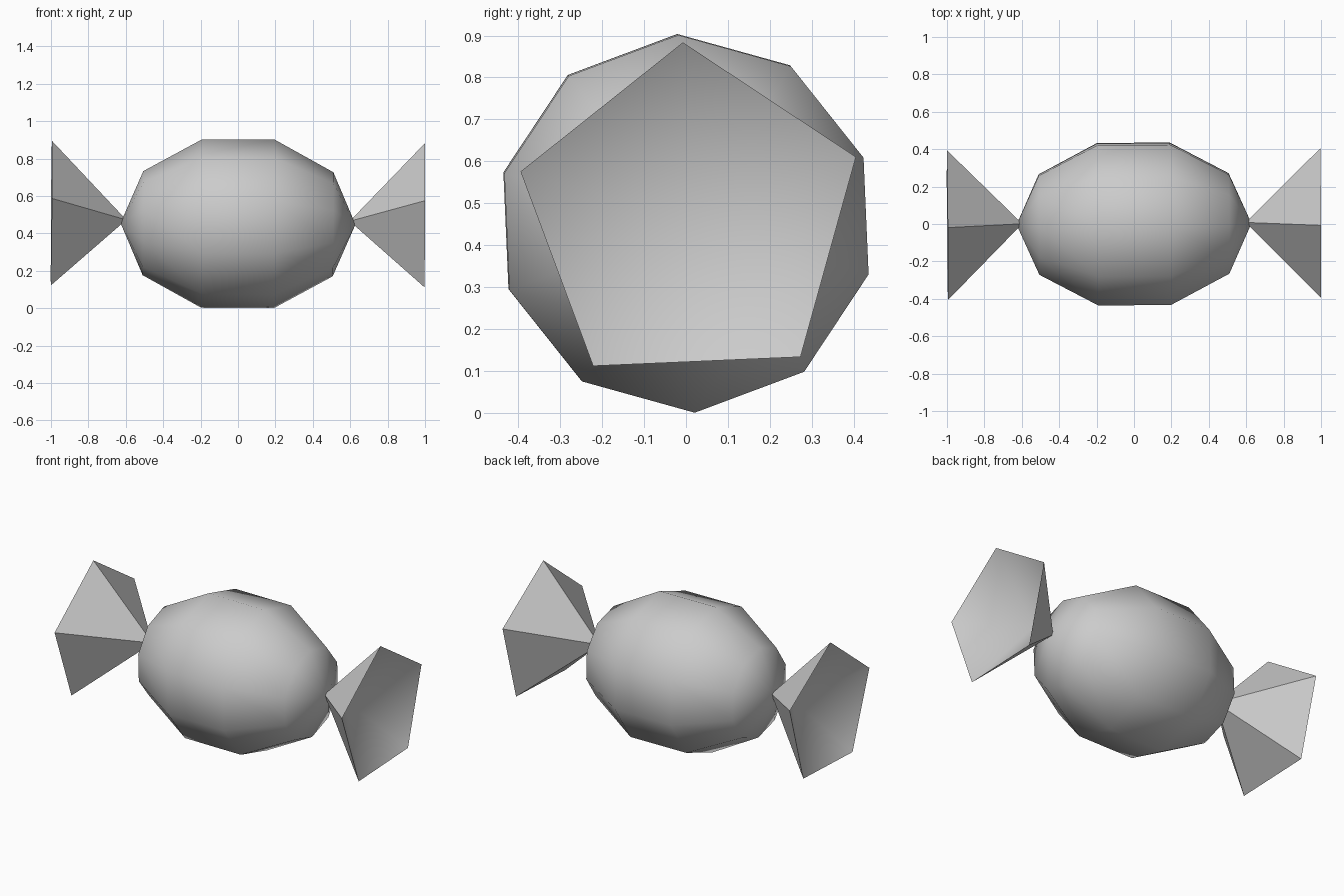
import bpy
import bmesh
from math import sin, cos, radians

cube = bpy.data.objects.get("Cube")
if cube:
    bpy.data.objects.remove(cube, do_unlink=True)

TURN = radians(20.5)  # roll of the whole sweet about its long axis
TILT = (0, 0.006, 0.006)  # it lies very slightly askew
GREY = (0.6, 0.6, 0.6, 1)

grey = bpy.data.materials.new("wrapper_grey")
grey.use_nodes = True
grey.diffuse_color = GREY
grey.node_tree.nodes["Principled BSDF"].inputs["Base Color"].default_value = GREY


def lathe_x(name, profile, sides, centre, sharp_angle):
    """Turn (x, radius) points about a line along x; radius 0 makes a tip."""
    bm = bmesh.new()
    rings = []
    for x, r in profile:
        count = sides if r else 1
        angles = [TURN + radians(360 * i / sides) for i in range(count)]
        rings.append([bm.verts.new((x, r * cos(a), r * sin(a))) for a in angles])
    for a, b in zip(rings, rings[1:]):
        for i in range(sides):
            j = (i + 1) % sides
            corners = [a[i % len(a)], a[j % len(a)], b[j % len(b)], b[i % len(b)]]
            bm.faces.new(list(dict.fromkeys(corners)))
    bmesh.ops.recalc_face_normals(bm, faces=bm.faces[:])
    mesh = bpy.data.meshes.new(name)
    bm.to_mesh(mesh)
    bm.free()
    mesh.materials.append(grey)
    obj = bpy.data.objects.new(name, mesh)
    obj.location = centre
    obj.rotation_euler = TILT
    bpy.context.collection.objects.link(obj)
    bpy.ops.object.select_all(action="DESELECT")
    obj.select_set(True)
    bpy.context.view_layer.objects.active = obj
    bpy.ops.object.shade_smooth_by_angle(angle=radians(sharp_angle))


# Sweet: a coarse sphere stretched along x
LENGTH, RADIUS = 0.628, 0.474
steps = [radians(36 * i) for i in range(6)]
body = [(-LENGTH * cos(t), RADIUS * sin(t) if 0 < i < 5 else 0) for i, t in enumerate(steps)]
lathe_x("sweet_body", body, 10, (0, 0, 0.452), 80)

# Twisted wrapper ends: five-sided cones with a hollow in the wide end
for side, name in ((1, "left_wrapper_end"), (-1, "right_wrapper_end")):
    cone = [(side * 0.597, 0), (side * 0.998, 0.421), (side * 0.74, 0)]
    lathe_x(name, cone, 5, (0, 0.005, 0.469), 46)
